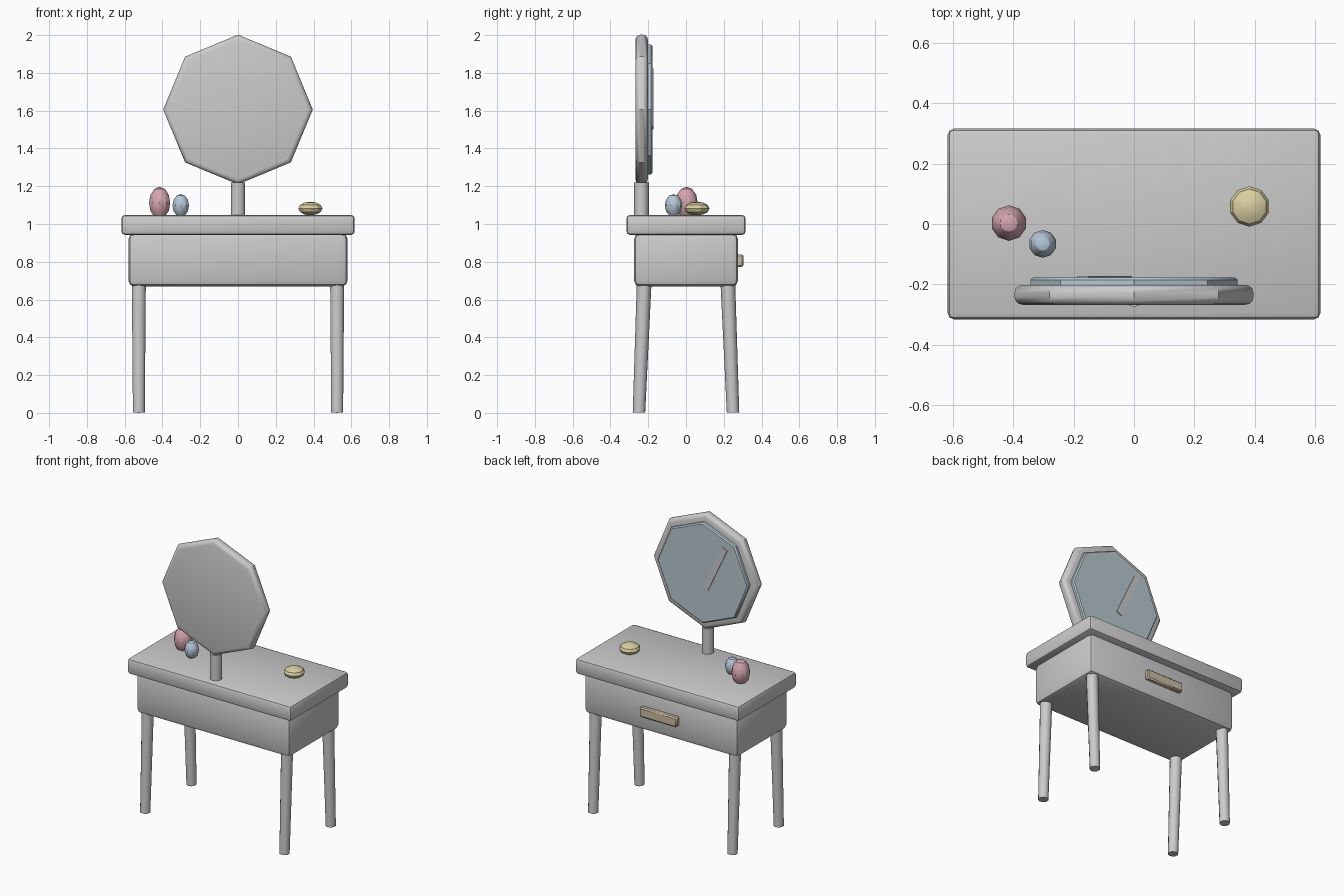
import bpy, math
from mathutils import Vector

if "Cube" in bpy.data.objects:
    bpy.data.objects.remove(bpy.data.objects["Cube"])


def material(name, rgb):
    m = bpy.data.materials.new(name)
    m.diffuse_color = (*rgb, 1)
    m.use_nodes = True
    m.node_tree.nodes["Principled BSDF"].inputs["Base Color"].default_value = m.diffuse_color
    return m


def finish(name, bevel=0, segments=2, mat=None, angle=40):
    o = bpy.context.object
    o.name = name
    if bevel:
        b = o.modifiers.new("Bevel", 'BEVEL')
        b.width = bevel
        b.segments = segments
        b.limit_method = 'ANGLE'
        b.angle_limit = math.radians(50)
    if mat:
        o.data.materials.append(mat)
    if bevel:
        bpy.ops.object.modifier_apply(modifier="Bevel")
    if angle:
        bpy.ops.object.shade_smooth_by_angle(angle=math.radians(angle))
    return o


def box(name, loc, size, bevel, segments=2, mat=None, rot=(0, 0, 0)):
    bpy.ops.mesh.primitive_cube_add(size=1, location=loc, rotation=rot)
    bpy.context.object.scale = size
    bpy.ops.object.transform_apply(location=False, rotation=False, scale=True)
    return finish(name, bevel, segments, mat)


def rod(name, start, end, r1, r2, sides=10):
    a, b = Vector(start), Vector(end)
    bpy.ops.mesh.primitive_cone_add(
        vertices=sides, radius1=r1, radius2=r2, depth=(b - a).length,
        location=(a + b) / 2, rotation=(b - a).to_track_quat('Z', 'Y').to_euler())
    return finish(name, angle=50)


def octagon(name, y0, y1, radius, bevel, segments, mat=None):
    bpy.ops.mesh.primitive_cylinder_add(
        vertices=8, radius=radius, depth=y1 - y0,
        location=(0, (y0 + y1) / 2, 1.606), rotation=(math.pi / 2, 0, 0))
    o = bpy.context.object
    bpy.ops.object.transform_apply(location=False, rotation=True, scale=False)
    return finish(name, bevel, segments, mat)


def bottle(name, loc, radius, height, mat):
    bpy.ops.mesh.primitive_uv_sphere_add(segments=10, ring_count=6, radius=1, location=loc)
    bpy.context.object.scale = (radius, radius, height)
    bpy.ops.object.transform_apply(location=False, rotation=False, scale=True)
    return finish(name, mat=mat, angle=30)


tan = material("tan", (0.60, 0.50, 0.36))
glass = material("glass", (0.48, 0.58, 0.63))
pink = material("pink", (0.66, 0.38, 0.43))
blue = material("blue", (0.46, 0.56, 0.68))
yellow = material("yellow", (0.70, 0.62, 0.36))

# Table top and drawer body
box("table_top", (0, 0, 0.995), (1.236, 0.632, 0.106), 0.02)
box("drawer_body", (0, 0, 0.81), (1.16, 0.55, 0.28), 0.03)
box("drawer_handle", (0, 0.286, 0.806), (0.28, 0.036, 0.066), 0.008, 1, tan)

# Splayed legs
for sx, side in ((-1, "left"), (1, "right")):
    for sy, end in ((-1, "front"), (1, "rear")):
        rod(f"{end}_{side}_leg", (sx * 0.525, sy * 0.249, 0.002),
            (sx * 0.525, sy * 0.221, 0.70), 0.033, 0.039)

# Mirror on its post
rod("mirror_post", (0, -0.236, 1.03), (0, -0.236, 1.22), 0.039, 0.039)
octagon("mirror_frame", -0.268, -0.202, 0.396, 0.025, 3)
octagon("mirror_glass", -0.215, -0.178, 0.344, 0.008, 1, glass)
box("glass_highlight", (-0.098, -0.178, 1.662), (0.04, 0.012, 0.34), 0, 1, None,
    (0, math.radians(-25), 0))

# Cosmetics on the table
bottle("pink_bottle", (-0.415, 0.003, 1.112), 0.059, 0.085, pink)
bottle("blue_bottle", (-0.303, -0.066, 1.098), 0.046, 0.06, blue)
bottle("yellow_pot", (0.383, 0.058, 1.082), 0.067, 0.036, yellow)
